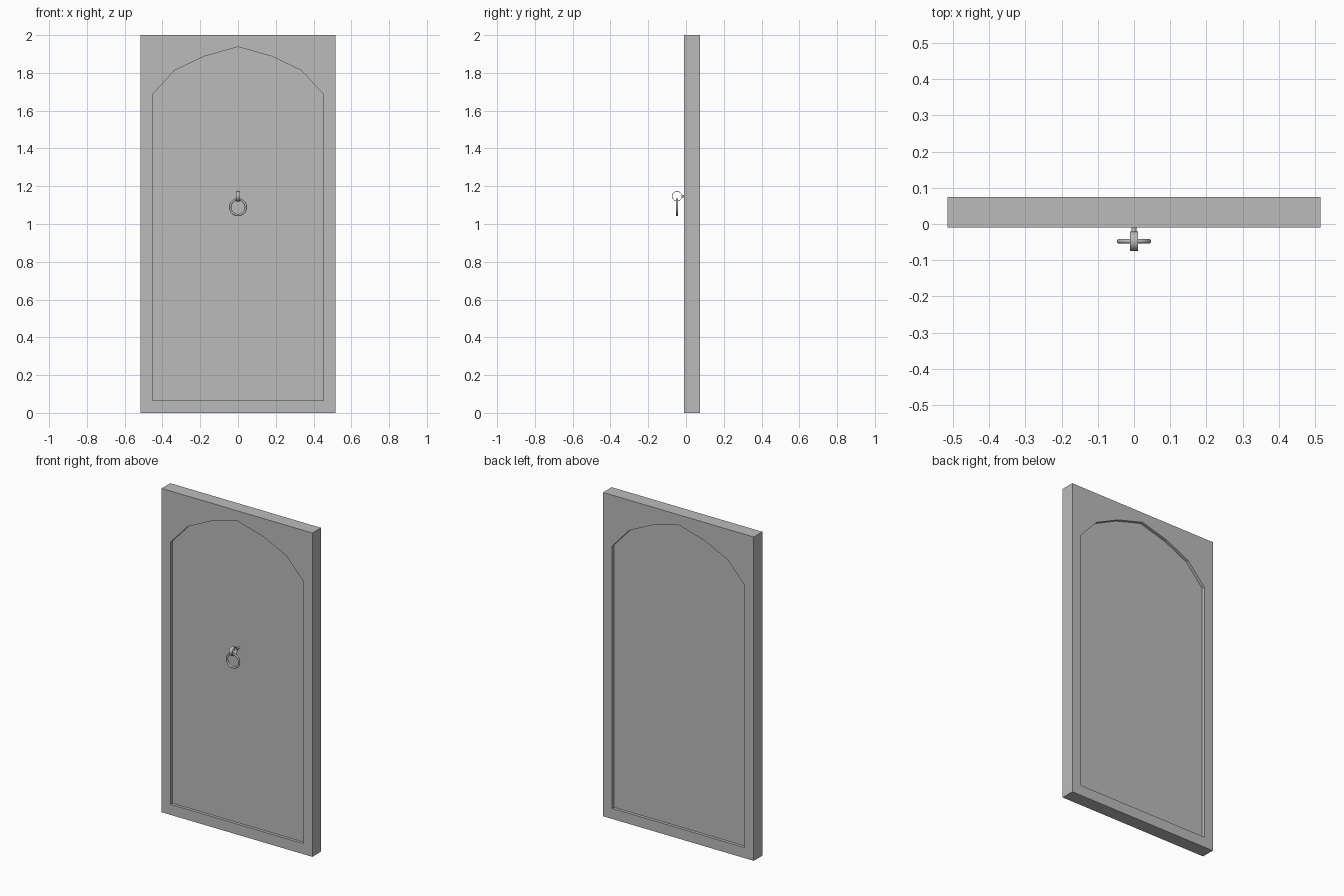
import bpy, bmesh
from math import pi
from mathutils import Matrix, Vector

default = bpy.data.objects.get("Cube")
if default:
    bpy.data.objects.remove(default)

grey = bpy.data.materials.new("plain grey")
grey.use_nodes = True
grey.diffuse_color = (0.5, 0.5, 0.5, 1)
grey.node_tree.nodes["Principled BSDF"].inputs["Base Color"].default_value = (0.5, 0.5, 0.5, 1)


def finish(bm, name, smooth=False):
    bmesh.ops.recalc_face_normals(bm, faces=bm.faces)
    mesh = bpy.data.meshes.new(name)
    bm.to_mesh(mesh)
    bm.free()
    mesh.materials.append(grey)
    obj = bpy.data.objects.new(name, mesh)
    bpy.context.collection.objects.link(obj)
    if smooth:
        bpy.ops.object.select_all(action='DESELECT')
        obj.select_set(True)
        bpy.context.view_layer.objects.active = obj
        bpy.ops.object.shade_smooth_by_angle(angle=pi / 4)
    return obj


def slab(name, loops, front, back):
    """Fill outlines in x and z (an inner outline is a hole) and give them depth."""
    bm = bmesh.new()
    edges = []
    for loop in loops:
        verts = [bm.verts.new((x, front, z)) for x, z in loop]
        edges += [bm.edges.new((a, b)) for a, b in zip(verts, verts[1:] + verts[:1])]
    bmesh.ops.triangle_fill(bm, use_beauty=True, edges=edges, normal=(0, -1, 0))
    new = bmesh.ops.extrude_face_region(bm, geom=bm.faces[:], use_keep_orig=True)["geom"]
    moved = [v for v in new if isinstance(v, bmesh.types.BMVert)]
    bmesh.ops.translate(bm, verts=moved, vec=(0, back - front, 0))
    return finish(bm, name)


def ring(name, section, centre, axis, steps):
    """Revolve a closed section of (radius, offset along axis) points."""
    bm = bmesh.new()
    verts = [bm.verts.new((r, 0, h)) for r, h in section]
    edges = [bm.edges.new((a, b)) for a, b in zip(verts, verts[1:] + verts[:1])]
    bmesh.ops.spin(bm, geom=verts + edges, cent=(0, 0, 0), axis=(0, 0, 1),
                   angle=2 * pi, steps=steps, use_merge=True)
    bmesh.ops.remove_doubles(bm, verts=bm.verts, dist=0.00001)
    turn = Vector((0, 0, 1)).rotation_difference(Vector(axis)).to_matrix().to_4x4()
    bmesh.ops.transform(bm, matrix=Matrix.Translation(centre) @ turn, verts=bm.verts)
    return finish(bm, name, smooth=True)


# Frame with a faceted arch opening, and the recessed panel filling it
half_arch = [(0.453, 0.065), (0.453, 1.685), (0.337, 1.812), (0.18, 1.887)]
arch = half_arch + [(0, 1.938)] + [(-x, z) for x, z in reversed(half_arch)]
outer = [(-0.515, 0), (0.515, 0), (0.515, 2), (-0.515, 2)]
slab("door_frame", [outer, arch], -0.01, 0.0745)
slab("door_panel", [arch], 0.008, 0.056)

# Peg that carries the knocker
bm = bmesh.new()
bmesh.ops.create_cone(bm, cap_ends=True, segments=16, radius1=0.007, radius2=0.007, depth=0.032,
                      matrix=Matrix.Translation((0, -0.006, 1.147)) @ Matrix.Rotation(pi / 2, 4, 'X'))
finish(bm, "knocker_peg", smooth=True)

# Flat band loop on the peg
ring("knocker_loop", [(0.024, -0.011), (0.027, -0.011), (0.027, 0.011), (0.024, 0.011)],
     (0, -0.0475, 1.147), (1, 0, 0), 24)

# Round ring hanging in the loop
tube = [Vector((0.006, 0)) for _ in range(10)]
for i, v in enumerate(tube):
    v.rotate(Matrix.Rotation(2 * pi * i / len(tube), 2))
ring("knocker_ring", [(0.0415 + v.x, v.y) for v in tube], (0, -0.0475, 1.089), (0, 1, 0), 32)
